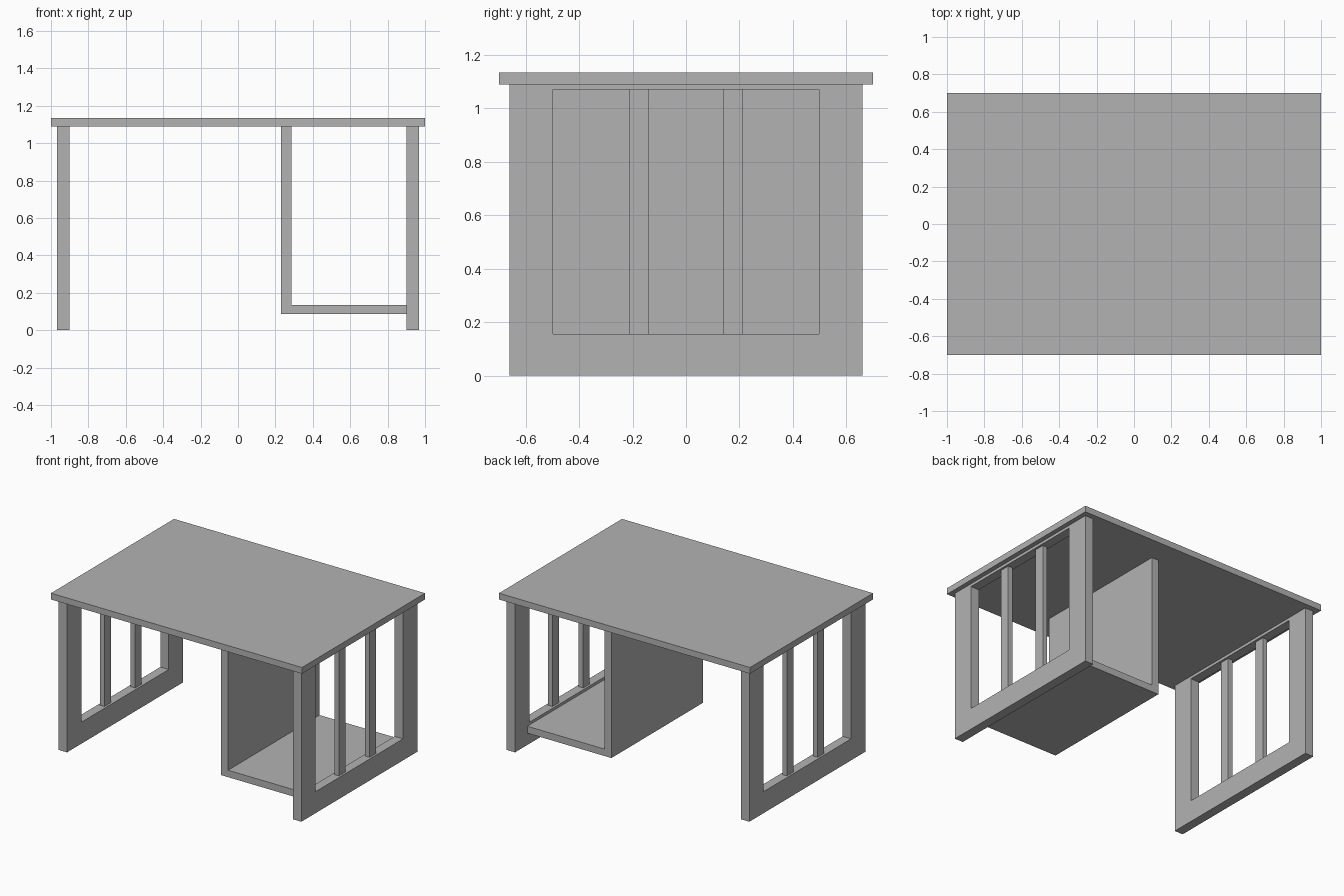
import bpy
import bmesh

if "Cube" in bpy.data.objects:
    bpy.data.objects.remove(bpy.data.objects["Cube"], do_unlink=True)

# One plain grey for the whole desk
grey = bpy.data.materials.new("plain grey")
grey.use_nodes = True
colour = (0.45, 0.45, 0.45, 1)
grey.diffuse_color = colour
grey.node_tree.nodes["Principled BSDF"].inputs["Base Color"].default_value = colour


def finish(name, bm):
    bmesh.ops.recalc_face_normals(bm, faces=bm.faces)
    mesh = bpy.data.meshes.new(name)
    bm.to_mesh(mesh)
    bm.free()
    mesh.materials.append(grey)
    obj = bpy.data.objects.new(name, mesh)
    bpy.context.collection.objects.link(obj)
    return obj


def box(name, x, y, z):
    """Box spanning the given (low, high) ranges."""
    bm = bmesh.new()
    bmesh.ops.create_cube(bm, size=1)
    for v in bm.verts:
        v.co = [r[0] if c < 0 else r[1] for c, r in zip(v.co, (x, y, z))]
    return finish(name, bm)


def slab(name, outline, y):
    """Profile in x and z, extruded along y."""
    bm = bmesh.new()
    face = bm.faces.new([bm.verts.new((px, y[0], pz)) for px, pz in outline])
    moved = bmesh.ops.extrude_face_region(bm, geom=[face])["geom"]
    verts = [g for g in moved if isinstance(g, bmesh.types.BMVert)]
    bmesh.ops.translate(bm, verts=verts, vec=(0, y[1] - y[0], 0))
    return finish(name, bm)


def window_frame(name, x, outer, inner):
    """Rectangular frame with one opening, thick along x."""
    def ring(px, r):
        (y0, y1), (z0, z1) = r
        return [bm.verts.new((px, a, b))
                for a, b in ((y0, z0), (y1, z0), (y1, z1), (y0, z1))]

    bm = bmesh.new()
    rings = [ring(x[0], outer), ring(x[1], outer), ring(x[1], inner), ring(x[0], inner)]
    for k in range(4):
        a, b = rings[k], rings[(k + 1) % 4]
        for i in range(4):
            j = (i + 1) % 4
            bm.faces.new((a[i], a[j], b[j], b[i]))
    return finish(name, bm)


TOP_Z = 1.09
INSIDE, OUTSIDE = 0.90, 0.967
OPEN_Z = (0.155, 1.07)

# Table top
box("table_top", (-1, 1), (-0.7, 0.7), (TOP_Z, 1.135))

# Open side frames, each with two thinner upright slats
for side, sign in (("left", 1), ("right", -1)):
    window_frame(side + "_side_frame", sorted((sign * INSIDE, sign * OUTSIDE)),
                 ((-0.66, 0.66), (0, TOP_Z)), ((-0.497, 0.497), OPEN_Z))
    middle = sign * (INSIDE + OUTSIDE) / 2
    for end, y in (("front", -0.175), ("back", 0.175)):
        box(f"{side}_{end}_slat", (middle - 0.018, middle + 0.018),
            (y - 0.037, y + 0.037), OPEN_Z)

# Hanging compartment: upright panel and floor in one L-shaped piece
slab("storage_shelf",
     [(0.23, 0.085), (INSIDE, 0.085), (INSIDE, 0.135), (0.285, 0.135),
      (0.285, TOP_Z), (0.23, TOP_Z)], (-0.52, 0.52))
